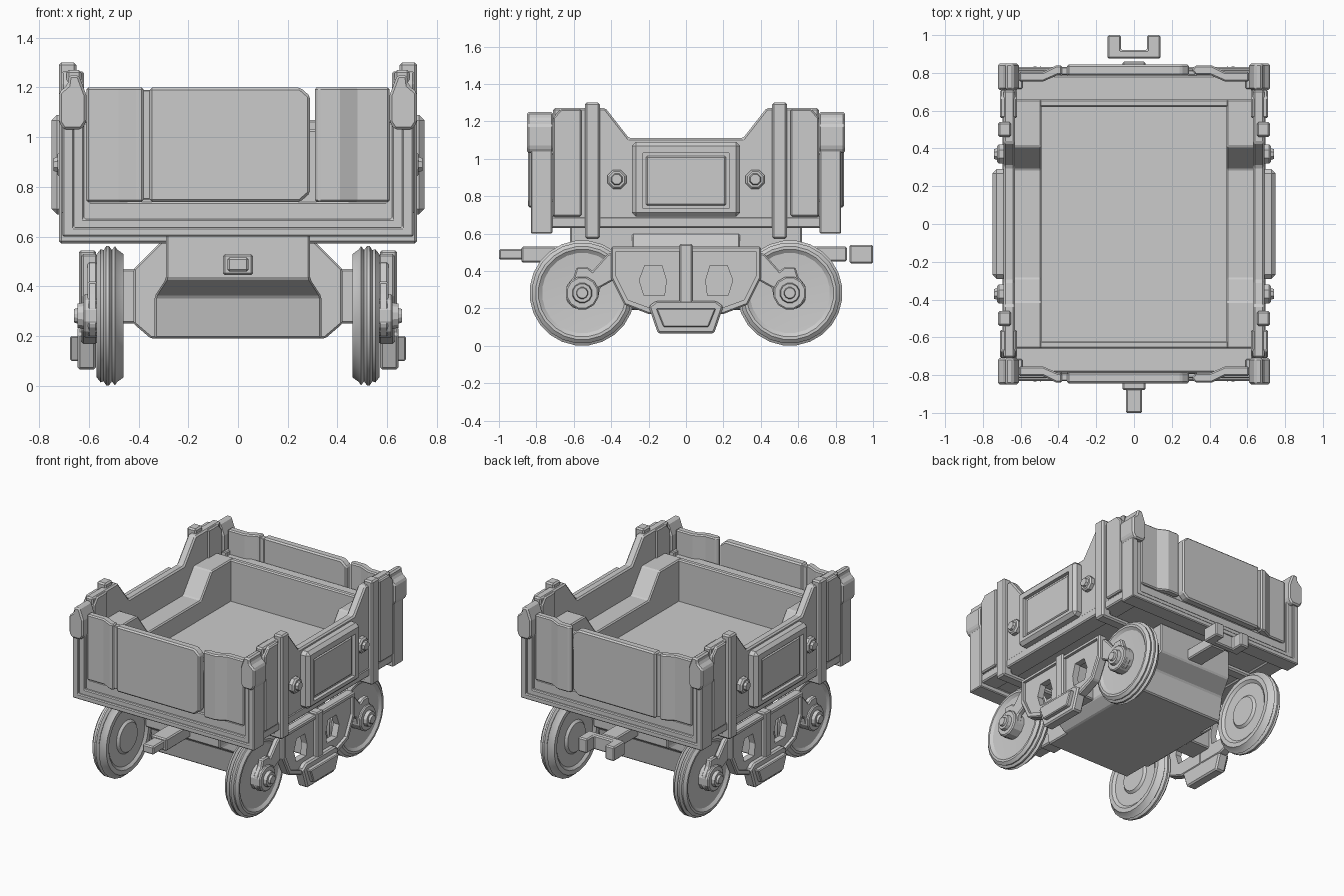
import bpy, bmesh, math
from mathutils import Vector

if "Cube" in bpy.data.objects:
    bpy.data.objects.remove(bpy.data.objects["Cube"])


def finish(name, bm, bevel=0.0, mir="", cutters=()):
    bmesh.ops.recalc_face_normals(bm, faces=bm.faces)
    me = bpy.data.meshes.new(name)
    bm.to_mesh(me)
    bm.free()
    ob = bpy.data.objects.new(name, me)
    bpy.context.collection.objects.link(ob)
    if bevel:
        m = ob.modifiers.new("chamfer", 'BEVEL')
        m.width, m.segments, m.limit_method = bevel, 1, 'ANGLE'
    for c in cutters:
        m = ob.modifiers.new("cut", 'BOOLEAN')
        m.operation, m.object, m.solver = 'DIFFERENCE', c, 'EXACT'
        c.hide_render = True
        c.hide_viewport = False
        c.display_type = 'WIRE'
    if mir:
        m = ob.modifiers.new("mirror", 'MIRROR')
        m.use_axis = ["X" in mir, "Y" in mir, False]
        m.use_mirror_merge = False
    return ob


def prism(name, pts, axis, a, b, bevel=0.008, mir="", cutters=()):
    """Extrude a 2D outline along an axis: X uses (y,z), Y uses (x,z), Z uses (x,y)."""
    place = {"X": lambda p, t: (t, p[0], p[1]), "Y": lambda p, t: (p[0], t, p[1]),
             "Z": lambda p, t: (p[0], p[1], t)}[axis]
    bm = bmesh.new()
    r0, r1 = ([bm.verts.new(place(p, t)) for p in pts] for t in (a, b))
    bm.faces.new(r0)
    bm.faces.new(r1)
    n = len(pts)
    for i in range(n):
        j = (i + 1) % n
        bm.faces.new((r0[i], r0[j], r1[j], r1[i]))
    return finish(name, bm, bevel, mir, cutters)


def box(name, x, y, z, bevel=0.008, mir="", cutters=()):
    return prism(name, [(x[0], y[0]), (x[1], y[0]), (x[1], y[1]), (x[0], y[1])],
                 "Z", z[0], z[1], bevel, mir, cutters)


def loft(name, rings, bevel=0.008):
    """Stack of centred rectangles (z, half x, half y)."""
    bm = bmesh.new()
    vs = [[bm.verts.new((sx * hx, sy * hy, z)) for sx, sy in ((-1, -1), (1, -1), (1, 1), (-1, 1))]
          for z, hx, hy in rings]
    bm.faces.new(vs[0])
    bm.faces.new(vs[-1])
    for r, s in zip(vs, vs[1:]):
        for i in range(4):
            j = (i + 1) % 4
            bm.faces.new((r[i], r[j], s[j], s[i]))
    return finish(name, bm, bevel)


def lathe(name, prof, y, z, n, mir="XY", smooth=False):
    """Spin (x, radius) points about an axis parallel to X."""
    bm = bmesh.new()
    rings = []
    for x, r in prof:
        rings.append([bm.verts.new((x, y + r * math.cos(2 * math.pi * (i + .5) / n),
                                    z + r * math.sin(2 * math.pi * (i + .5) / n))) for i in range(n)])
    bm.faces.new(rings[0])
    bm.faces.new(rings[-1])
    for r, s in zip(rings, rings[1:]):
        for i in range(n):
            j = (i + 1) % n
            bm.faces.new((r[i], r[j], s[j], s[i]))
    ob = finish(name, bm, 0, mir)
    if smooth:
        bpy.ops.object.select_all(action='DESELECT')
        ob.select_set(True)
        bpy.context.view_layer.objects.active = ob
        bpy.ops.object.shade_smooth_by_angle(angle=math.radians(30))
    return ob


def sym(half):
    """Mirror a half outline (first coordinate > 0) into a closed outline."""
    return half + [(-u, v) for u, v in reversed(half)]


def u_shape(xo, zo, xi, zi, top):
    return sym([(xi, zi), (xi, top), (xo, top), (xo, zo)])


# Wheels with grooved rims, and stepped hub caps
WY, WZ = 0.555, 0.282
lathe("wheel", [(.46, .10), (.475, .115), (.475, .20), (.46, .22), (.46, .25), (.485, .268), (.495, .282),
                (.507, .266), (.518, .282), (.53, .282), (.54, .266), (.552, .27), (.568, .25),
                (.568, .235), (.553, .215), (.545, .10)], WY, WZ, 24, smooth=True)
lathe("hub_cap", [(.54, .09), (.615, .09), (.622, .082), (.622, .055), (.645, .05), (.645, .032),
                  (.66, .028)], WY, WZ, 12)

# Chassis block and the wider middle that carries the side frames
loft("chassis", [(.64, .29, .62), (.43, .29, .62), (.36, .335, .50), (.19, .335, .47)])
prism("chassis_middle", sym([(.29, .60), (.33, .56), (.42, .47), (.42, .25), (.35, .19)]),
      "Y", -.29, .29)
box("frame_mount", (.38, .58), (-.085, .085), (.25, .47), mir="X")

# Side frames with a recess and a hexagonal opening in each half
recess = prism("frame_recess_cutter", [(.03, .505), (.375, .505), (.375, .375), (.31, .245), (.2, .205),
                                       (.03, .205)], "X", .61, .70, 0)
hole = prism("frame_hole_cutter", [(.105, .35), (.13, .43), (.22, .43), (.25, .35), (.225, .27),
                                   (.115, .27)], "X", .4, .8, 0)
prism("side_frame", [(0, .53), (.40, .53), (.40, .36), (.33, .22), (.2, .17), (0, .17)],
      "X", .565, .63, .008, "XY", (recess, hole))
box("frame_rib", (.57, .64), (-.036, .036), (.2, .545), mir="X")
prism("axle_arm", [(.36, .51), (.42, .49), (.50, .40), (.525, .42), (.585, .42), (.60, .37), (.64, .32),
                   (.64, .24), (.60, .20), (.52, .20), (.47, .25), (.46, .31), (.37, .36)],
      "X", .565, .605, .008, "XY")
prism("step_block", sym([(.16, .24), (.20, .21), (.15, .065)]), "X", .57, .645, .01, "X")
prism("step_face", sym([(.16, .20), (.12, .10)]), "X", .63, .675, .006, "X")

# Couplers front and back
box("front_coupler_base", (-.06, .06), (-.88, -.55), (.445, .53))
box("front_coupler_pin", (-.043, .043), (-1.0, -.8), (.46, .517))
box("back_coupler_base", (-.06, .06), (.55, .86), (.45, .53))
prism("back_coupler_fork", sym([(.07, .92), (.07, 1.0), (.14, 1.0), (.14, .875)]), "Z", .44, .54)

# Tub floor, sills and belts wrapped around the body
box("tub_floor", (-.64, .64), (-.76, .76), (.64, .78))
box("side_sill", (.56, .695), (-.73, .73), (.63, .69), mir="X")
prism("belt", u_shape(.72, .572, .65, .61, 1.30), "Y", .46, .54, .01, "Y")

# Side walls with the dipped top edge, and the thick inner lining
prism("side_wall", sym([(.71, .66), (.71, 1.27), (.43, 1.27), (.305, 1.11)]),
      "X", .63, .69, .01, "X")
prism("inner_side", sym([(.66, .70), (.66, 1.07), (.41, 1.07), (.29, .91)]),
      "X", .49, .65, .008, "X")
prism("wall_end_plate", [(.56, .69), (.71, .69), (.71, 1.22), (.67, 1.265), (.56, 1.265)], "X", .62, .71, .008, "XY")

# Recessed centre panel and bolts on each side
panel_cut = box("panel_cutter", (.725, .9), (-.23, .23), (.735, 1.03), 0)
box("side_panel", (.64, .75), (-.29, .29), (.69, 1.09), .022, "X", (panel_cut,))
box("panel_inset", (.70, .738), (-.215, .215), (.75, 1.015), .008, "X")
lathe("side_bolt", [(.68, .055), (.715, .055), (.725, .045), (.725, .033), (.742, .028)], .37, .89, 8)

# Inner end walls
box("inner_end", (-.50, .50), (.62, .66), (.70, 1.07), mir="Y")
box("end_backing", (-.63, .63), (.65, .785), (.66, 1.03), mir="Y")

# Nested end frames stepping back toward the panels
for i, (xo, zo, xi, zi, y) in enumerate([(.705, .60, .66, .637, .83), (.67, .63, .62, .672, .815),
                                         (.63, .665, .59, .74, .795)]):
    prism("end_frame_%d" % (i + 1), u_shape(xo, zo, xi, zi, 1.06), "Y", .715, y, .006, "Y")

# Corner caps
prism("corner_cap", [(.61, 1.06), (.61, 1.17), (.64, 1.25), (.68, 1.25), (.685, 1.21), (.72, 1.18),
                     (.72, 1.06), (.70, 1.03), (.63, 1.03)], "Y", .71, .85, .01, "XY")

# End boards: flat middle board with clipped corners, and stepped boards either side
prism("end_board_middle", [(-.355, .74), (.25, .74), (.29, .775), (.29, 1.165), (.25, 1.20),
                           (-.355, 1.20)], "Y", .785, .845, .01, "Y")
prism("end_board_left", [(-.61, .755), (-.48, .755), (-.40, .79), (-.38, .79), (-.38, .84), (-.41, .84),
                         (-.48, .805), (-.61, .805)], "Z", .74, 1.20, .008, "Y")
prism("end_board_right", [(.61, .755), (.48, .755), (.40, .79), (.325, .79), (.305, .815), (.325, .84),
                          (.41, .84), (.48, .805), (.61, .805)], "Z", .74, 1.20, .008, "Y")
box("end_board_strip", (-.385, -.35), (.79, .83), (.75, 1.19), .004, "Y")
